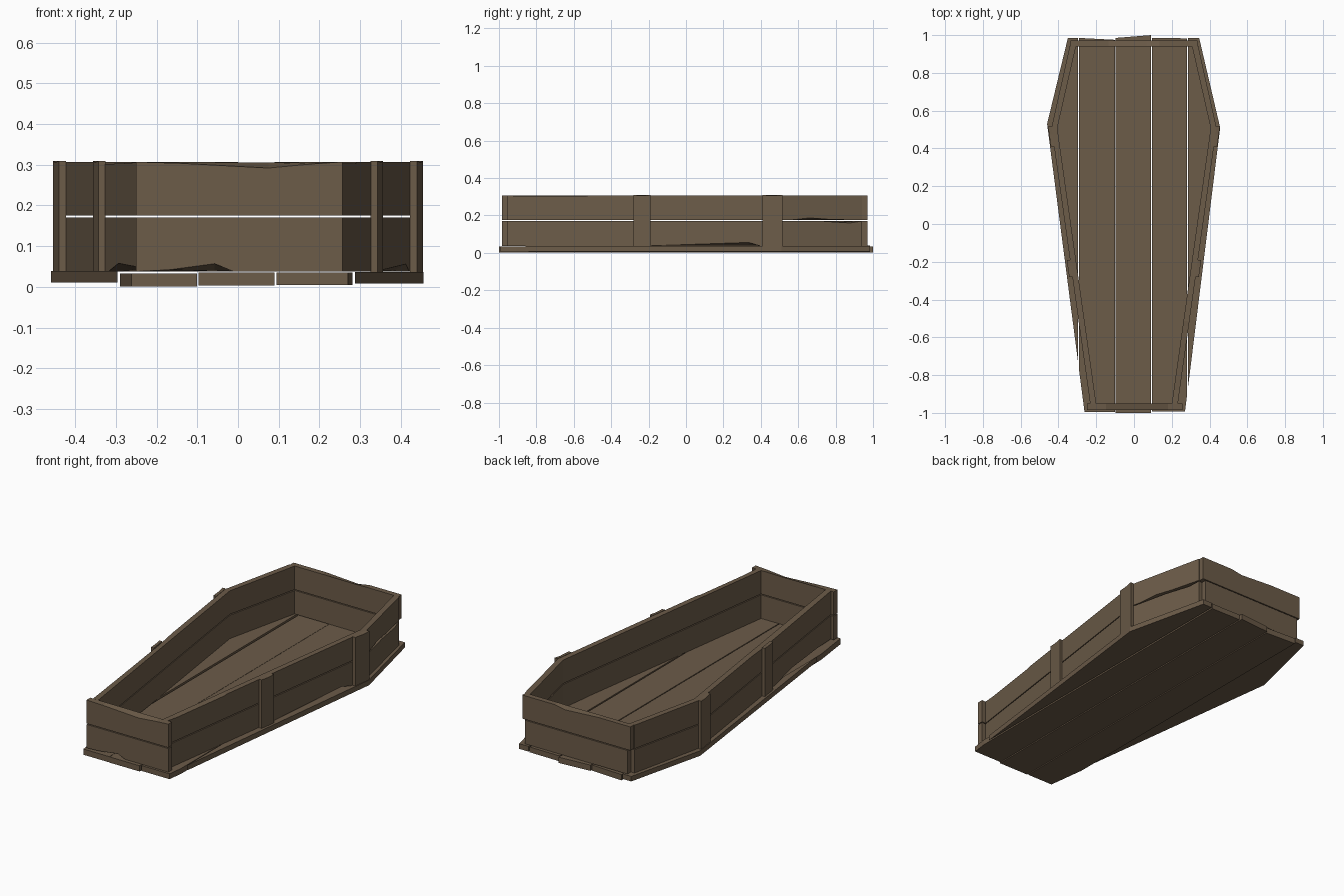
import bpy, bmesh
from mathutils import Vector

if "Cube" in bpy.data.objects:
    bpy.data.objects.remove(bpy.data.objects["Cube"])

wood = bpy.data.materials.new("weathered brown wood")
wood.diffuse_color = (0.150, 0.106, 0.066, 1)
wood.use_nodes = True
wood.node_tree.nodes["Principled BSDF"].inputs["Base Color"].default_value = wood.diffuse_color


def finish(name, bm):
    bmesh.ops.recalc_face_normals(bm, faces=bm.faces)
    me = bpy.data.meshes.new(name)
    bm.to_mesh(me)
    bm.free()
    me.materials.append(wood)
    ob = bpy.data.objects.new(name, me)
    bpy.context.collection.objects.link(ob)
    return ob


def board(name, outer, inner, z0, z1, top=(), bottom=(), side=1):
    """Plank standing on edge between two plan lines. top/bottom list
    (fraction along, depth) chips cut into the outer edge only."""
    prof = [(0, z0, 0)] + [(t, z0, d) for t, d in bottom] + [(1, z0, 0)]
    prof += [(1, z1, 0)] + [(t, z1, -d) for t, d in reversed(top)] + [(0, z1, 0)]
    bm = bmesh.new()
    rings = []
    for (a, b), k in ((outer, 1.0), (inner, 0.1)):
        a, b = Vector(a), Vector(b)
        ring = []
        for t, z, d in prof:
            p = a.lerp(b, t)
            ring.append(bm.verts.new((side * p.x, p.y, z + d * k)))
        rings.append(ring)
    n = len(prof)
    bm.faces.new(rings[0])
    bm.faces.new(rings[1][::-1])
    for i in range(n):
        j = (i + 1) % n
        bm.faces.new((rings[0][i], rings[0][j], rings[1][j], rings[1][i]))
    return finish(name, bm)


# Floor: coffin outline sliced into five slightly uneven planks
OUTLINE = [(-.262, -.995), (.27, -.995), (.456, .51), (.345, .985), (-.35, .985), (-.46, .53)]


def floor_plank(name, x0, x1, z0, z1, head0=0, head1=0, foot=0):
    bm = bmesh.new()
    face = bm.faces.new([bm.verts.new((x, y, z0)) for x, y in OUTLINE])
    ext = bmesh.ops.extrude_face_region(bm, geom=[face])
    for v in ext["geom"]:
        if isinstance(v, bmesh.types.BMVert):
            v.co.z = z1
    for x, n in ((x0, -1), (x1, 1)):
        res = bmesh.ops.bisect_plane(bm, geom=bm.verts[:] + bm.edges[:] + bm.faces[:], dist=1e-6,
                                     plane_co=(x, 0, 0), plane_no=(n, 0, 0), clear_outer=True)
        cut = [e for e in res["geom_cut"] if isinstance(e, bmesh.types.BMEdge)]
        if cut:
            bmesh.ops.holes_fill(bm, edges=cut)
    for v in bm.verts:
        if v.co.y > .9:
            v.co.y += head0 if v.co.x < (x0 + x1) / 2 else head1
        elif v.co.y < -.99:
            v.co.y += foot
    finish(name, bm)


floor_plank("floor_plank_left_edge", -.47, -.296, .011, .039)
floor_plank("floor_plank_left", -.290, -.101, .001, .033, 0, -.01)
floor_plank("floor_plank_middle", -.097, .090, .003, .035, 0, .015, -.005)
floor_plank("floor_plank_right", .095, .281, .005, .035, 0, -.002, .003)
floor_plank("floor_plank_right_edge", .287, .47, .008, .037)

# Plan corners of the right-hand walls: outer and inner
FOOT_O, SHOULDER_O, HEAD_O = (.232, -.952), (.437, .51), (.340, .942)
FOOT_I, SHOULDER_I, HEAD_I = (.200, -.952), (.406, .508), (.307, .942)
ROWS = {"lower": (.038, .170), "upper": (.175, .307)}

# Chips per wall board: (top, bottom)
CHIPS = {
    ("side", "lower", 1): ((), ((.52, 0), (.88, .018), (.92, 0))),
    ("side", "upper", 1): (((.05, .004), (.28, .004), (.3, 0)), ()),
    ("side", "lower", -1): ((), ((.1, .012), (.3, .02), (.42, 0))),
    ("side", "upper", -1): (((.2, .003), (.5, .006), (.6, 0)), ()),
    ("shoulder", "upper", 1): ((), ((.1, 0), (.35, .012), (.6, .004))),
    ("shoulder", "lower", 1): (((.5, 0), (.85, .01)), ()),
    ("foot", "upper", 0): (((.2, .003), (.64, .015), (.85, .005)), ()),
    ("foot", "lower", 0): ((), ((.16, .004), (.38, .019), (.47, 0))),
    ("head", "upper", 0): (((.3, 0), (.6, .012), (.7, 0)), ()),
}

for row, (z0, z1) in ROWS.items():
    # Long sides and shoulders, mirrored
    for s, lr in ((1, "right"), (-1, "left")):
        t, b = CHIPS.get(("side", row, s), ((), ()))
        board(f"{lr}_side_{row}_board", (FOOT_O, SHOULDER_O), (FOOT_I, SHOULDER_I), z0, z1, t, b, s)
        t, b = CHIPS.get(("shoulder", row, s), ((), ()))
        board(f"{lr}_shoulder_{row}_board", (SHOULDER_O, HEAD_O), (SHOULDER_I, HEAD_I), z0, z1, t, b, s)
    # Foot and head ends
    t, b = CHIPS.get(("foot", row, 0), ((), ()))
    board(f"foot_{row}_board", ((-.25, -.984), (.257, -.984)), ((-.25, -.951), (.257, -.951)), z0, z1, t, b)
    t, b = CHIPS.get(("head", row, 0), ((), ()))
    w = .335 if row == "upper" else .318
    board(f"head_{row}_board", ((-w, .971), (w, .971)), ((-w, .941), (w, .941)), z0, z1, t, b)


# Upright battens nailed on the outside of the long sides
def wall_x(y):
    f = (y - FOOT_O[1]) / (SHOULDER_O[1] - FOOT_O[1])
    return FOOT_O[0] + f * (SHOULDER_O[0] - FOOT_O[0])


for s, lr in ((1, "right"), (-1, "left")):
    for label, y0, y1 in (("middle", -.28, -.19), ("shoulder", .41, .515)):
        outer = ((wall_x(y0) + .017, y0), (wall_x(y1) + .017, y1))
        inner = ((wall_x(y0) - .001, y0), (wall_x(y1) - .001, y1))
        board(f"{lr}_{label}_batten", outer, inner, .037, .309, ((.6, .003),), (), s)
